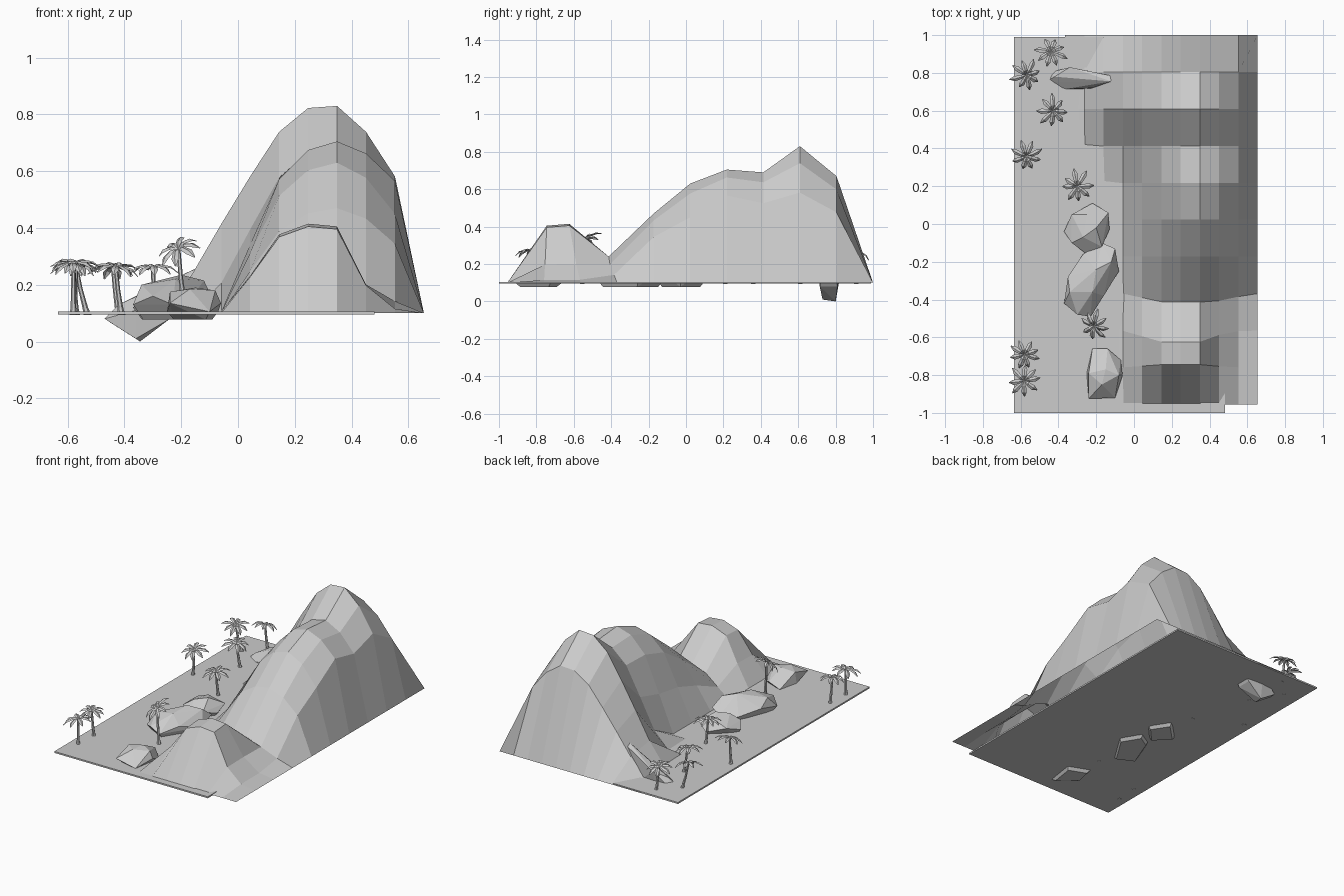
import bpy, bmesh, math, random
from mathutils import Vector, Matrix

if "Cube" in bpy.data.objects:
    bpy.data.objects.remove(bpy.data.objects["Cube"])

random.seed(4)

# The whole model is one plain grey
GREY = bpy.data.materials.new("plain_grey")
GREY.diffuse_color = (0.604, 0.604, 0.604, 1)
GREY.use_nodes = True
GREY.node_tree.nodes["Principled BSDF"].inputs["Base Color"].default_value = GREY.diffuse_color


def finish(bm, name):
    mesh = bpy.data.meshes.new(name)
    bm.to_mesh(mesh)
    bm.free()
    mesh.materials.append(GREY)
    ob = bpy.data.objects.new(name, mesh)
    bpy.context.collection.objects.link(ob)
    return ob


# Flat beach slab
bm = bmesh.new()
bmesh.ops.create_cube(bm, size=1, matrix=Matrix.Translation((-0.077, -0.005, 0.1))
                      @ Matrix.Diagonal((1.115, 1.99, 0.01, 1)))
finish(bm, "beach")

# Mountain ridge: 10 x 10 grid sheet, each row a cross-section scaled to its peak
WIDE = [0, 0.01, 0.19, 0.43, 0.66, 0.875, 0.99, 1, 0.875, 0.66, 0]
MIXED = [0, 0, 0.01, 0.18, 0.5, 0.81, 0.96, 1, 0.91, 0.72, 0]
NARROW = [0, 0, 0, 0.01, 0.40, 0.78, 0.95, 1, 0.93, 0.77, 0]
SLOPE = [0, 0, 0, 0.01, 0.40, 0.78, 0.95, 1, 0.90, 0.66, 0]
SADDLE = [0, 0, 0, 0.01, 0.40, 0.80, 1, 1, 0.70, 0.30, 0]
KNOLL = [0, 0, 0, 0.02, 0.42, 0.88, 1, 0.97, 0.32, 0.05, 0]
# profile, peak height, y shift of the raised part
ROWS = [(KNOLL, 0, 0), (KNOLL, 0.305, 0.015), (KNOLL, 0.315, -0.06),
        (SADDLE, 0.14, -0.045), (SLOPE, 0.37, 0), (SLOPE, 0.53, 0),
        (NARROW, 0.605, 0), (MIXED, 0.59, 0), (WIDE, 0.73, 0),
        (WIDE, 0.57, 0), (WIDE, 0, 0)]
bm = bmesh.new()
grid = []
for j, (prof, peak, shift) in enumerate(ROWS):
    grid.append([bm.verts.new((-0.365 + 0.102 * i,
                               -0.955 + 0.1955 * j + shift * min(1, p * 1.2),
                               0.1 + peak * p)) for i, p in enumerate(prof)])
for j in range(10):
    for i in range(10):
        bm.faces.new((grid[j][i], grid[j][i + 1], grid[j + 1][i + 1], grid[j + 1][i]))
finish(bm, "mountain")


# Boulders: convex hull of a point cloud
def hull(name, points):
    bm = bmesh.new()
    for p in points:
        bm.verts.new(p)
    bmesh.ops.convex_hull(bm, input=bm.verts[:])
    loose = [v for v in bm.verts if not v.link_faces]
    bmesh.ops.delete(bm, geom=loose, context='VERTS')
    bmesh.ops.recalc_face_normals(bm, faces=bm.faces[:])
    finish(bm, name)


# Upright boulder: belt outline, its shrunken foot and a few top points
def boulder(name, belt, top, belt_z):
    n = len(belt)
    cx, cy = sum(p[0] for p in belt) / n, sum(p[1] for p in belt) / n
    ring = [(x, y, belt_z + (0.02 if k % 2 else -0.01)) for k, (x, y) in enumerate(belt)]
    foot = [(cx + (x - cx) * 0.75, cy + (y - cy) * 0.75, 0.077) for x, y in belt[::2]]
    hull(name, ring + foot + top)


boulder("boulder_middle",
        [(-0.22, 0.11), (-0.135, 0.06), (-0.13, -0.03), (-0.17, -0.12),
         (-0.25, -0.16), (-0.33, -0.10), (-0.37, -0.04), (-0.33, 0.05)],
        [(-0.25, 0.05, 0.18), (-0.2, -0.02, 0.2), (-0.27, -0.07, 0.19)], 0.13)
boulder("boulder_large",
        [(-0.17, -0.10), (-0.10, -0.13), (-0.08, -0.25), (-0.16, -0.38),
         (-0.23, -0.49), (-0.30, -0.48), (-0.37, -0.42), (-0.35, -0.28), (-0.27, -0.16)],
        [(-0.12, -0.2, 0.215), (-0.2, -0.24, 0.235), (-0.22, -0.36, 0.22),
         (-0.34, -0.36, 0.2)], 0.14)
boulder("boulder_front",
        [(-0.22, -0.66), (-0.14, -0.66), (-0.07, -0.72), (-0.06, -0.80),
         (-0.10, -0.92), (-0.24, -0.925), (-0.25, -0.79)],
        [(-0.15, -0.77, 0.19), (-0.08, -0.80, 0.18), (-0.17, -0.85, 0.185),
         (-0.24, -0.79, 0.175)], 0.115)
# Long tilted boulder leaning on the slope and poking through the beach
hull("boulder_back",
     [(-0.47, 0.75, 0.08), (-0.455, 0.80, 0.07), (-0.42, 0.78, 0.13),
      (-0.36, 0.73, 0.01), (-0.345, 0.80, 0.0), (-0.24, 0.715, 0.08),
      (-0.24, 0.81, 0.08), (-0.34, 0.83, 0.17), (-0.36, 0.715, 0.11),
      (-0.12, 0.755, 0.27), (-0.12, 0.785, 0.26), (-0.22, 0.72, 0.17)])


# Palm: bent six-sided trunk with a crown of arching, ridged leaves
def palm(name, crown, lean, tilt=(0, 0), turn=0.0):
    bm = bmesh.new()
    top = Vector(crown)
    foot = Vector((top.x + lean[0], top.y + lean[1], 0.093))
    rings = []
    for t, r in ((0, 0.014), (0.15, 0.010), (0.55, 0.008), (1, 0.007)):
        c = foot.lerp(top, t)
        c.x -= lean[0] * 0.4 * t * (1 - t)
        rings.append([bm.verts.new(c + Vector((r * math.cos(a), r * math.sin(a), 0)))
                      for a in (k * math.pi / 3 for k in range(6))])
    for a, b in zip(rings, rings[1:]):
        for k in range(6):
            bm.faces.new((a[k], a[(k + 1) % 6], b[(k + 1) % 6], b[k]))
    bm.faces.new(rings[0][::-1])
    bm.faces.new(rings[-1])
    frame = (Matrix.Translation(top) @ Matrix.Rotation(tilt[0], 4, 'X')
             @ Matrix.Rotation(tilt[1], 4, 'Y'))
    for k in range(8):
        m = frame @ Matrix.Rotation(turn + k * math.pi / 4 + random.uniform(-.12, .12), 4, 'Z')
        s = random.uniform(0.85, 1.1)
        prev = None
        # distance out, half width, height along the leaf
        for d, w, h in ((0, 0.004, 0), (0.028, 0.011, 0.014),
                        (0.062, 0.014, 0.008), (0.087, 0.002, -0.014)):
            row = [bm.verts.new(m @ Vector((d * s, y, h + z)))
                   for y, z in ((-w, -w * 0.3), (0, 0.002), (w, -w * 0.3))]
            if prev:
                for q in range(2):
                    bm.faces.new((prev[q], row[q], row[q + 1], prev[q + 1]))
            prev = row
    finish(bm, name)


PALMS = [((-0.44, 0.91, 0.255), (0.02, 0.0), (-0.3, 0)),
         ((-0.57, 0.79, 0.265), (0.04, 0.01), (0.2, 0.2)),
         ((-0.43, 0.60, 0.255), (0.02, 0.01), (0.1, 0.15)),
         ((-0.57, 0.36, 0.265), (-0.01, 0.0), (0.3, 0)),
         ((-0.30, 0.20, 0.255), (0.01, 0.01), (0.1, 0)),
         ((-0.21, -0.535, 0.325), (0.025, -0.02), (0.5, -0.35)),
         ((-0.58, -0.69, 0.265), (0.01, 0.01), (0.15, 0)),
         ((-0.58, -0.83, 0.265), (0.0, 0.0), (0.1, -0.15))]
for n, (crown, lean, tilt) in enumerate(PALMS, 1):
    palm(f"palm_{n}", crown, lean, tilt, n * 0.5)
